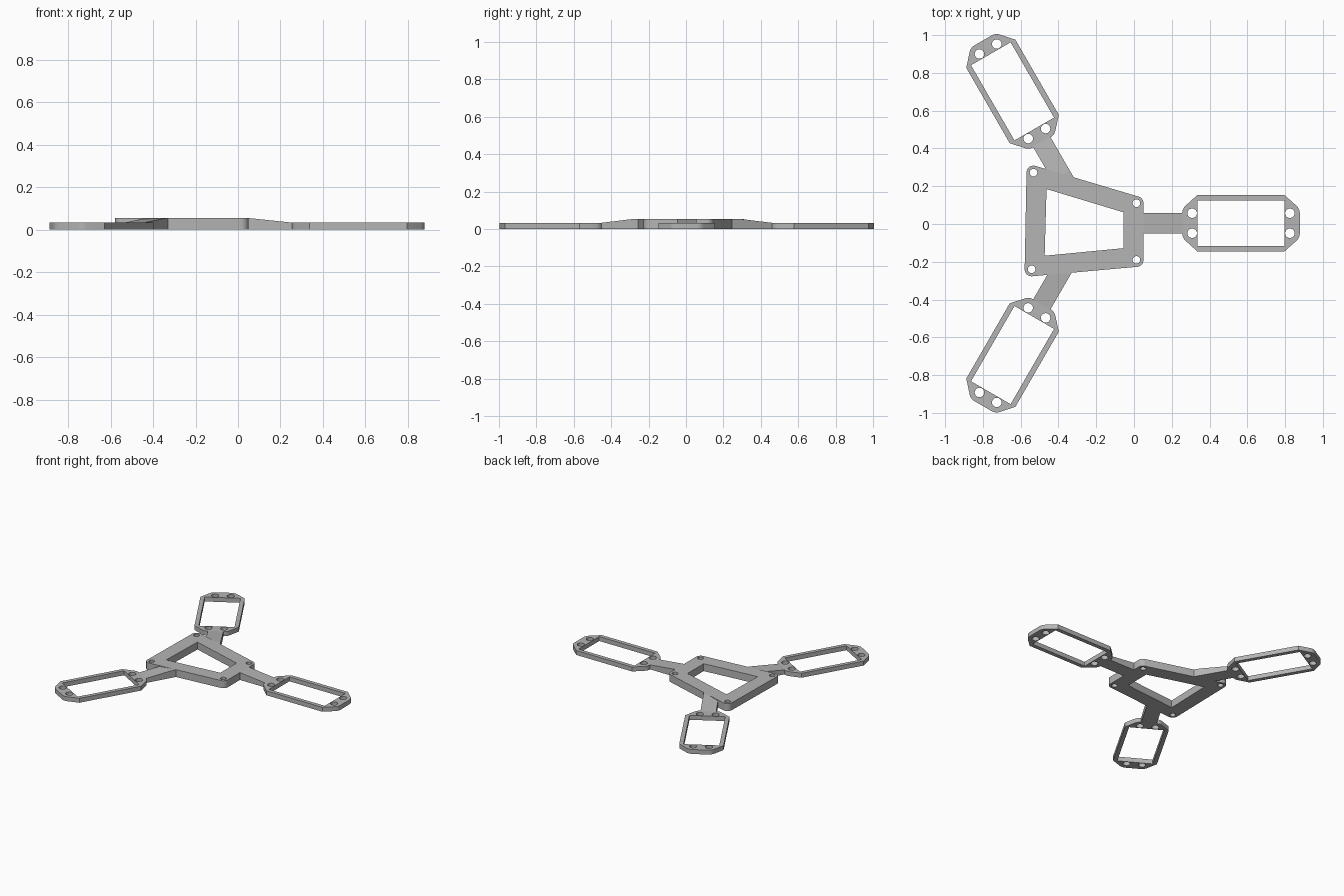
import bpy, bmesh
from math import cos, sin, pi, radians
from mathutils import Matrix, Vector
from mathutils.geometry import convex_hull_2d

if "Cube" in bpy.data.objects:
    bpy.data.objects.remove(bpy.data.objects["Cube"], do_unlink=True)

grey = bpy.data.materials.new("plain_grey")
grey.use_nodes = True
grey.diffuse_color = (0.46, 0.46, 0.46, 1)
grey.node_tree.nodes["Principled BSDF"].inputs["Base Color"].default_value = grey.diffuse_color

HUB = Vector((-0.24, 0.004, 0))   # centre the arms turn about
ARM_H, BODY_H = 0.033, 0.055


def circle(c, r, n=32):
    return [(c[0] + r * cos(2 * pi * i / n), c[1] + r * sin(2 * pi * i / n)) for i in range(n)]


def hull(points):
    return [points[i] for i in convex_hull_2d([Vector(p) for p in points])]


def plate(name, loops, height):
    """Flat plate: the first loop is the outline, the rest are openings."""
    curve = bpy.data.curves.new(name, 'CURVE')
    curve.dimensions = '2D'
    curve.fill_mode = 'BOTH'
    curve.extrude = height / 2
    for loop in loops:
        s = curve.splines.new('POLY')
        s.points.add(len(loop) - 1)
        for p, (x, y) in zip(s.points, loop):
            p.co = (x, y, 0, 1)
        s.use_cyclic_u = True
        s.use_smooth = False
    ob = bpy.data.objects.new(name, curve)
    bpy.context.collection.objects.link(ob)
    bpy.ops.object.select_all(action='DESELECT')
    ob.select_set(True)
    bpy.context.view_layer.objects.active = ob
    bpy.ops.object.convert(target='MESH')
    ob = bpy.context.view_layer.objects.active
    bm = bmesh.new()
    bm.from_mesh(ob.data)
    bmesh.ops.translate(bm, verts=bm.verts, vec=(0, 0, height / 2))
    bmesh.ops.remove_doubles(bm, verts=bm.verts, dist=1e-5)
    bmesh.ops.recalc_face_normals(bm, faces=bm.faces)
    bm.to_mesh(ob.data)
    bm.free()
    ob.data.materials.clear()
    ob.data.materials.append(grey)
    bpy.ops.object.shade_smooth_by_angle(angle=radians(25))
    return ob


def bar(name, profile, half_width):
    """Side profile (along, up) extruded across the arm."""
    bm = bmesh.new()
    face = bm.faces.new([bm.verts.new((u, -half_width, z)) for u, z in profile])
    ext = bmesh.ops.extrude_face_region(bm, geom=[face])
    bmesh.ops.translate(bm, vec=(0, 2 * half_width, 0),
                        verts=[g for g in ext["geom"] if isinstance(g, bmesh.types.BMVert)])
    bmesh.ops.recalc_face_normals(bm, faces=bm.faces)
    mesh = bpy.data.meshes.new(name)
    bm.to_mesh(mesh)
    bm.free()
    mesh.materials.append(grey)
    ob = bpy.data.objects.new(name, mesh)
    bpy.context.collection.objects.link(ob)
    return ob


# Central body: four rounded corners around the screw holes, with an open middle
screws = [(-0.532, 0.272), (0.013, 0.11), (0.013, -0.19), (-0.542, -0.24)]
opening = [(-0.463, 0.185), (-0.056, 0.062), (-0.056, -0.128), (-0.473, -0.168)]
outline = hull([p for s in screws for p in circle(s, 0.037)])
plate("centre_body", [outline, opening] + [circle(s, 0.02) for s in screws], BODY_H)

# Three arms: a sloped bar carrying an open frame with four screw holes
holes = [(u, v) for u in (0.548, 1.065) for v in (-0.053, 0.053)]
corners = [(u, v) for u in (0.576, 1.036) for v in (-0.15, 0.15)]
window = [(0.576, -0.121), (1.036, -0.121), (1.036, 0.121), (0.576, 0.121)]
rim = hull(corners + [p for h in holes for p in circle(h, 0.053)])
slope = [(0.25, 0), (0.52, 0), (0.52, ARM_H), (0.5, ARM_H), (0.29, BODY_H), (0.25, BODY_H)]
for side, angle in (("left", 0), ("back_right", 120), ("front_right", 240)):
    turn = Matrix.Translation(HUB) @ Matrix.Rotation(radians(angle), 4, 'Z')
    frame = plate(side + "_frame", [rim, window] + [circle(h, 0.025) for h in holes], ARM_H)
    arm = bar(side + "_arm", slope, 0.053)
    frame.matrix_world = turn
    arm.matrix_world = turn
